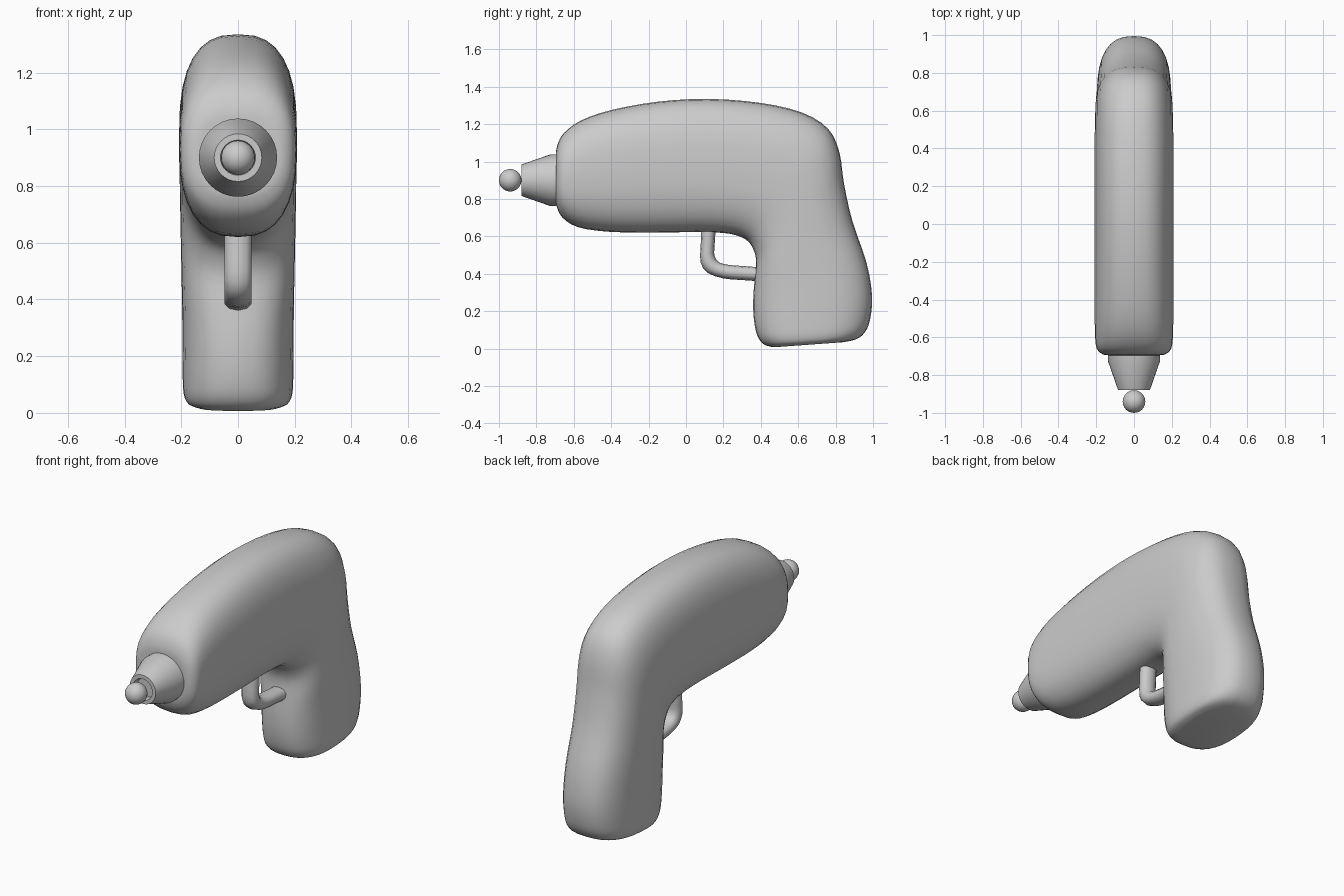
import bpy, bmesh, math
from mathutils import Vector

cube = bpy.data.objects.get("Cube")
if cube:
    bpy.data.objects.remove(cube, do_unlink=True)

grey = bpy.data.materials.new("plain_grey")
grey.use_nodes = True
grey.diffuse_color = (0.6, 0.6, 0.6, 1)
grey.node_tree.nodes["Principled BSDF"].inputs["Base Color"].default_value = (0.6, 0.6, 0.6, 1)


def finish(name, bm, angle):
    bmesh.ops.recalc_face_normals(bm, faces=bm.faces)
    mesh = bpy.data.meshes.new(name)
    bm.to_mesh(mesh)
    bm.free()
    obj = bpy.data.objects.new(name, mesh)
    bpy.context.collection.objects.link(obj)
    mesh.materials.append(grey)
    bpy.ops.object.select_all(action='DESELECT')
    obj.select_set(True)
    bpy.context.view_layer.objects.active = obj
    bpy.ops.object.shade_smooth_by_angle(angle=math.radians(angle))
    return obj


def smooth_stations(stations, steps):
    """Catmull-Rom interpolation through the section list."""
    pts = [Vector(s) for s in stations]
    out = []
    for i in range(len(pts) - 1):
        a, b, c, d = pts[max(i - 1, 0)], pts[i], pts[i + 1], pts[min(i + 2, len(pts) - 1)]
        for k in range(steps):
            t = k / steps
            out.append(b + (c - a) * (t / 2) + (2 * a - 5 * b + 4 * c - d) * (t * t / 2)
                       + (3 * b - a - 3 * c + d) * (t ** 3 / 2))
    return out + [pts[-1]]


def loft(name, stations, sides, power, steps, angle):
    """Each section: outer y, outer z, inner y, inner z, half width."""
    bm = bmesh.new()
    rings = []
    for oy, oz, iy, iz, w in smooth_stations(stations, steps):
        ring = []
        for k in range(sides):
            a = 2 * math.pi * k / sides
            u, v = [math.copysign(abs(f) ** (2 / power), f) for f in (math.cos(a), math.sin(a))]
            ring.append(bm.verts.new((w * v, (oy + iy) / 2 + (oy - iy) / 2 * u,
                                      (oz + iz) / 2 + (oz - iz) / 2 * u)))
        rings.append(ring)
    for r, s in zip(rings, rings[1:]):
        for k in range(sides):
            n = (k + 1) % sides
            bm.faces.new((r[k], r[n], s[n], s[k]))
    bm.faces.new(rings[0])
    bm.faces.new(rings[-1])
    return finish(name, bm, angle)


# Body: one sweep along the barrel, round the bend and down the grip
loft("body", [
    (-.695, 1.03, -.695, .79, .13),
    (-.69, 1.08, -.69, .755, .165),
    (-.655, 1.15, -.66, .70, .198),
    (-.56, 1.22, -.58, .65, .207),
    (-.40, 1.275, -.42, .625, .208),
    (-.15, 1.32, -.18, .62, .208),
    (.12, 1.335, .06, .623, .208),
    (.40, 1.313, .20, .618, .208),
    (.62, 1.262, .28, .602, .208),
    (.76, 1.175, .33, .575, .207),
    (.82, 1.05, .36, .53, .205),
    (.845, .88, .375, .47, .203),
    (.89, .68, .367, .37, .20),
    (.965, .46, .36, .28, .197),
    (.995, .28, .36, .19, .196),
    (.983, .15, .37, .11, .195),
    (.955, .085, .388, .055, .192),
    (.91, .05, .42, .02, .177),
    (.84, .034, .47, .007, .14),
], 32, 2.6, 3, 60)

# Trigger: bent tube running from under the barrel into the grip
loft("trigger", [
    (.083, .65, .16, .65, .05),
    (.078, .54, .152, .54, .05),
    (.078, .46, .153, .495, .05),
    (.115, .405, .175, .462, .05),
    (.20, .375, .225, .448, .05),
    (.29, .367, .295, .442, .05),
    (.39, .36, .39, .435, .05),
], 10, 2.2, 2, 50)

# Nozzle: short collar, taper and shallow recessed tip
nozzle_z = .9
bm = bmesh.new()
profile = [(0, -.66), (.138, -.66), (.138, -.725), (.084, -.88), (.062, -.88), (.055, -.85), (0, -.85)]
verts = [bm.verts.new((r, y, nozzle_z)) for r, y in profile]
edges = [bm.edges.new(pair) for pair in zip(verts, verts[1:])]
bmesh.ops.spin(bm, geom=verts + edges, cent=(0, 0, nozzle_z), axis=(0, 1, 0),
               angle=2 * math.pi, steps=32)
bmesh.ops.remove_doubles(bm, verts=bm.verts, dist=.0005)
finish("nozzle", bm, 20)

# Ball at the muzzle
bm = bmesh.new()
bmesh.ops.create_uvsphere(bm, u_segments=24, v_segments=16, radius=.06)
bmesh.ops.translate(bm, verts=bm.verts, vec=(0, -.94, nozzle_z))
finish("muzzle_ball", bm, 60)
